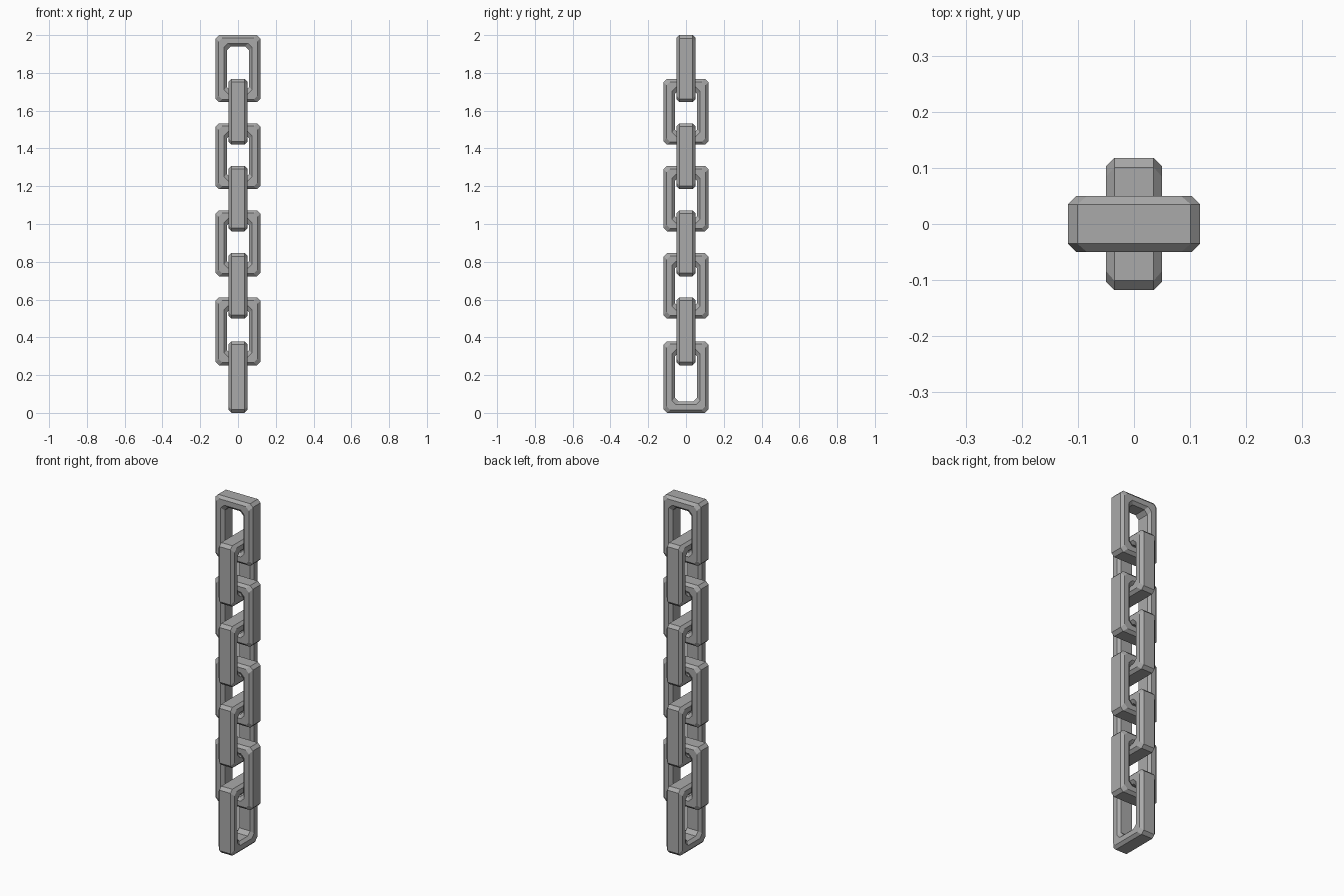
import bpy
import bmesh

cube = bpy.data.objects.get("Cube")
if cube:
    bpy.data.objects.remove(cube, do_unlink=True)

steel = bpy.data.materials.new("grey steel")
steel.use_nodes = True
GREY = (0.4, 0.4, 0.4, 1)
steel.diffuse_color = GREY
steel.node_tree.nodes["Principled BSDF"].inputs["Base Color"].default_value = GREY

HALF_WIDTH = 0.118
# Bevelled bar section: inset from the outer edge, depth, corner cut
HALF_SECTION = [(0, 0.035, 0.017), (0.015, 0.05, 0.019),
                (0.044, 0.05, 0.021), (0.059, 0.035, 0.021)]
SECTION = HALF_SECTION + [(i, -d, c) for i, d, c in reversed(HALF_SECTION)]


def outline(w, h, c):
    """Rectangle with cut corners, counter-clockwise."""
    return [(w, c - h), (w, h - c), (w - c, h), (c - w, h),
            (-w, h - c), (-w, c - h), (c - w, -h), (w - c, -h)]


def add_link(name, bottom, top, turned):
    """One closed link, facing the front or turned to the side."""
    half, middle = (top - bottom) / 2, (top + bottom) / 2
    bm = bmesh.new()
    rings = []
    for inset, depth, cut in SECTION:
        loop = outline(HALF_WIDTH - inset, half - inset, cut)
        rings.append([bm.verts.new((depth, u, v) if turned else (u, depth, v))
                      for u, v in loop])
    for k, ring in enumerate(rings):
        following = rings[(k + 1) % len(rings)]
        for j in range(len(ring)):
            n = (j + 1) % len(ring)
            bm.faces.new((ring[j], ring[n], following[n], following[j]))
    bmesh.ops.recalc_face_normals(bm, faces=bm.faces)
    mesh = bpy.data.meshes.new(name)
    bm.to_mesh(mesh)
    bm.free()
    mesh.materials.append(steel)
    link = bpy.data.objects.new(name, mesh)
    link.location.z = middle
    bpy.context.collection.objects.link(link)


# Chain from top to bottom, alternating direction
SPANS = [(1.645, 2.0), (1.42, 1.768), (1.184, 1.533), (0.961, 1.307),
         (0.723, 1.072), (0.5, 0.846), (0.252, 0.611), (0.0, 0.379)]
for number, (low, high) in enumerate(SPANS):
    add_link(f"chain_link_{number + 1}", low, high, number % 2 == 1)
